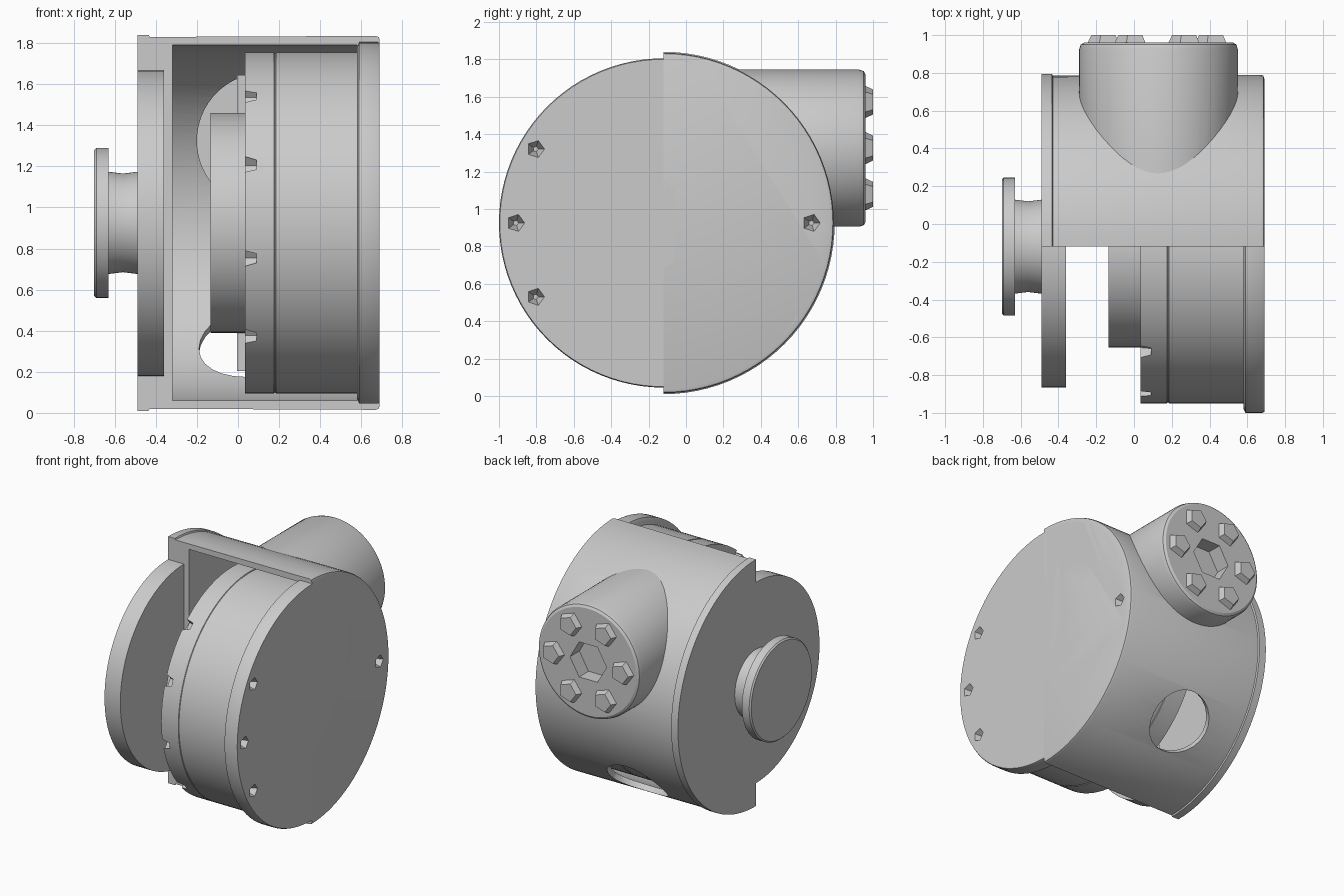
import bpy, bmesh, math
from mathutils import Vector

if "Cube" in bpy.data.objects:
    bpy.data.objects.remove(bpy.data.objects["Cube"])

grey = bpy.data.materials.new("plain_grey")
grey.use_nodes = True
grey.diffuse_color = (0.6, 0.6, 0.6, 1)
grey.node_tree.nodes["Principled BSDF"].inputs["Base Color"].default_value = (0.6, 0.6, 0.6, 1)

X, Y = Vector((1, 0, 0)), Vector((0, 1, 0))
HUB = Vector((0, -0.12, 0.925))      # axis of drum and housing
PIPE = Vector((0.13, 0, 1.325))      # axis of rear pipe


def turned(name, profile, axis=X, origin=HUB, sides=96, half=False):
    """Solid of revolution from (distance, radius) pairs along an axis."""
    bm = bmesh.new()
    turn = axis.to_track_quat('Z', 'Y')
    rings = []
    for dist, radius in profile:
        ring = []
        for i in range(sides):
            a = math.tau * i / sides
            p = Vector((radius * math.cos(a), radius * math.sin(a), dist))
            ring.append(bm.verts.new(turn @ p + origin))
        rings.append(ring)
    for low, high in zip(rings, rings[1:]):
        for i in range(sides):
            j = (i + 1) % sides
            bm.faces.new((low[i], low[j], high[j], high[i]))
    bm.faces.new(rings[0][::-1])
    bm.faces.new(rings[-1])
    if half:                          # keep only the rear half
        geom = bm.verts[:] + bm.edges[:] + bm.faces[:]
        cut = bmesh.ops.bisect_plane(bm, geom=geom, plane_co=origin, plane_no=Y,
                                     clear_inner=True, dist=1e-5)
        edges = [e for e in bm.edges if e.is_boundary]
        bmesh.ops.contextual_create(bm, geom=edges)
    bmesh.ops.recalc_face_normals(bm, faces=bm.faces)
    mesh = bpy.data.meshes.new(name)
    bm.to_mesh(mesh)
    bm.free()
    mesh.materials.append(grey)
    obj = bpy.data.objects.new(name, mesh)
    bpy.context.collection.objects.link(obj)
    return obj


def disc(name, start, end, radius, **options):
    return turned(name, [(start, radius), (end, radius)], **options)


def carve(obj, cutters):
    for cutter in cutters:
        mod = obj.modifiers.new("cut", 'BOOLEAN')
        mod.operation = 'DIFFERENCE'
        mod.solver = 'EXACT'
        mod.object = cutter
    graph = bpy.context.evaluated_depsgraph_get()
    mesh = bpy.data.meshes.new_from_object(obj.evaluated_get(graph))
    obj.modifiers.clear()
    obj.data = mesh


def around(radius, degrees):
    a = math.radians(degrees)
    return HUB + Vector((0, radius * math.cos(a), radius * math.sin(a)))


# Cutters
cavity = disc("cavity_cutter", -0.32, 0.58, 0.865)
bore = disc("bore_cutter", 0.1, 0.82, 0.33, axis=Y, origin=PIPE, sides=64)
inside = disc("pipe_trim_cutter", -1, 1, 0.88)
slant = Vector((0, 1, -1)).normalized()
port = disc("port_cutter", 0.6, 1.1, 0.225, axis=slant,
            origin=HUB + X * 0.035, sides=24)
socket = disc("socket_cutter", 0.85, 1.1, 0.15, axis=Y, origin=PIPE, sides=6)
dents = [turned("dent_cutter", [(0.61, 0.015), (0.72, 0.06)],
                origin=around(0.79, a), sides=5) for a in (0, 150, 180, 210)]
notches = [turned("notch_cutter", [(0.01, 0.055), (0.09, 0.03)],
                  origin=around(0.82, a), sides=5) for a in (132, 160, 192, 222)]
cutters = [cavity, bore, inside, port, socket] + dents + notches

# Rear half housing with flange, pipe opening and lower port
housing = turned("housing", [(-0.49, 0.915), (-0.435, 0.915), (-0.43, 0.905),
                             (0.67, 0.91), (0.685, 0.905), (0.69, 0.89)], half=True)
carve(housing, [cavity, bore, port, dents[0]])

# Rear pipe with rounded rim and hexagonal socket
pipe = turned("rear_pipe", [(0.2, 0.42), (0.925, 0.42), (0.95, 0.412), (0.96, 0.395)],
              axis=Y, origin=PIPE)
carve(pipe, [inside, bore, socket])

# Bolt heads around the pipe end
for i in range(6):
    a = math.radians(60 * i)
    spot = PIPE + Vector((math.cos(a), 0, math.sin(a))) * 0.285
    turned("pipe_bolt_%d" % (i + 1), [(0.95, 0.095), (1.0, 0.07)],
           axis=Y, origin=spot, sides=5)

# End plates
disc("right_plate", -0.49, -0.36, 0.745)
left_plate = turned("left_plate", [(0.58, 0.86), (0.59, 0.88), (0.68, 0.88), (0.69, 0.875)])
carve(left_plate, dents)

# Drum with a seam and notched rim
drum = turned("drum", [(0.035, 0.83), (0.175, 0.83), (0.178, 0.825),
                       (0.182, 0.825), (0.185, 0.83), (0.59, 0.83)])
carve(drum, notches)
disc("drum_hub", -0.135, 0.05, 0.535)
disc("drum_backing", -0.005, 0.05, 0.72, half=True)

# Knob on the outer plate
turned("knob_neck", [(-0.64, 0.25), (-0.56, 0.24), (-0.48, 0.25)])
turned("knob", [(-0.7, 0.355), (-0.69, 0.365), (-0.63, 0.365)], sides=64)

for cutter in cutters:
    bpy.data.objects.remove(cutter)

# Smooth shading with sharp edges kept
for obj in bpy.context.collection.objects:
    if obj.type == 'MESH':
        bpy.ops.object.select_all(action='DESELECT')
        obj.select_set(True)
        bpy.context.view_layer.objects.active = obj
        bpy.ops.object.shade_smooth_by_angle(angle=math.radians(30))
